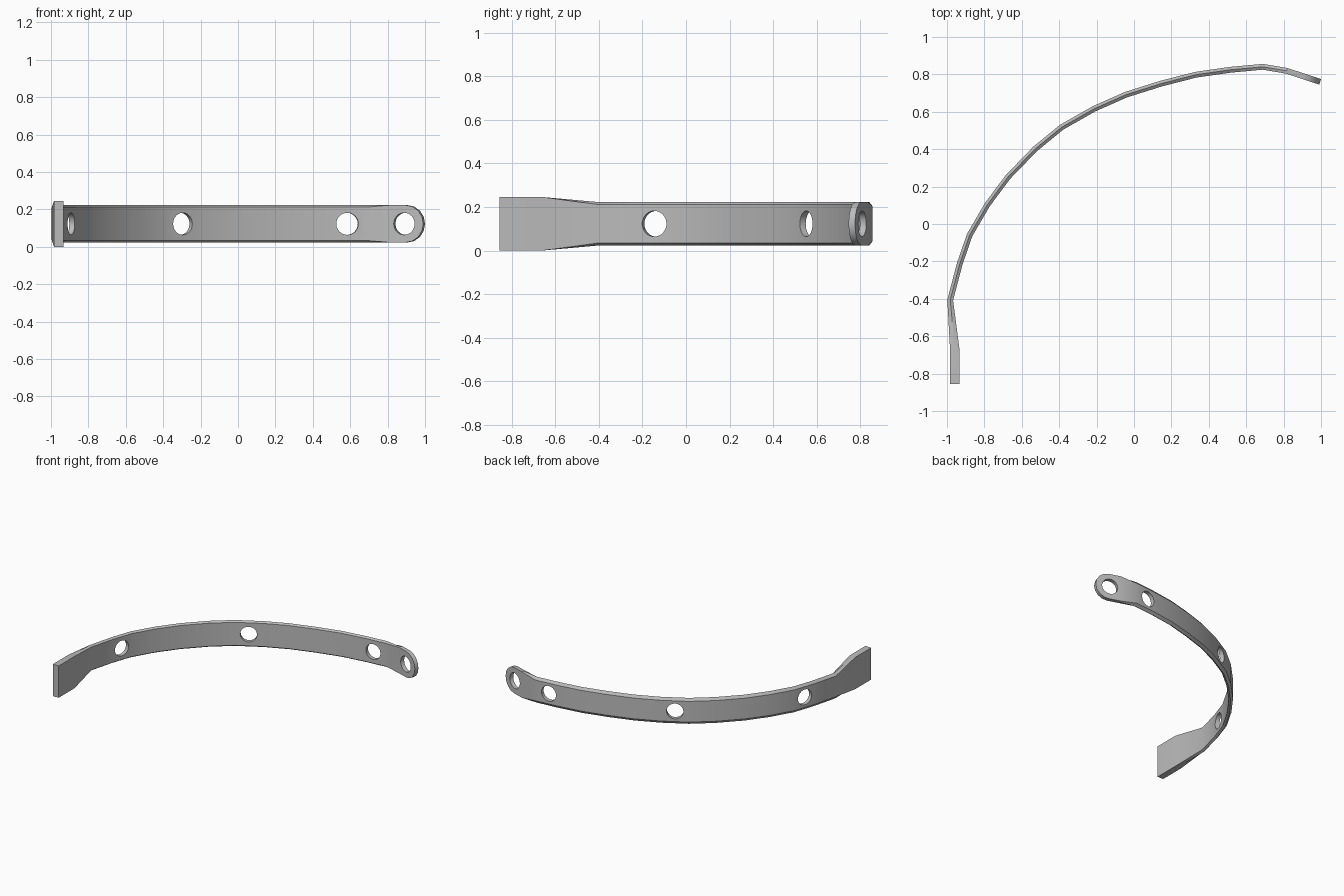
import bpy, bmesh, math
from mathutils import Vector

cube = bpy.data.objects.get("Cube")
if cube:
    bpy.data.objects.remove(cube, do_unlink=True)

MID_Z, HALF, THICK = 0.123, 0.1, 0.031

steel = bpy.data.materials.new("grey metal")
steel.use_nodes = True
grey = (0.5, 0.5, 0.5, 1)
steel.diffuse_color = grey
steel.node_tree.nodes["Principled BSDF"].inputs["Base Color"].default_value = grey

# Outer edge of the curved band, seen from above
arc = [(-0.998, -0.405), (-0.947, -0.21), (-0.893, -0.053), (-0.797, 0.112),
       (-0.685, 0.262), (-0.54, 0.412), (-0.396, 0.53), (-0.22, 0.63),
       (-0.048, 0.706), (0.139, 0.765), (0.326, 0.813), (0.513, 0.84), (0.69, 0.856)]

# Stations: outer point, thickness, half height, chamfer amount
stations = [(Vector((-0.984, y)), 0.05, MID_Z, 0) for y in (-0.856, -0.663)]
stations += [(Vector(p), THICK, HALF, 1) for p in arc]

# Flat tab with a rounded end
tab_start, tab_tip = Vector((0.82, 0.834)), Vector((1.0, 0.775))
along = (tab_tip - tab_start).normalized()
centre = tab_tip - along * HALF
stations.append((tab_start, THICK, HALF, 0))
for i in range(5):
    a = math.pi / 8 * i
    stations.append((centre + along * HALF * math.sin(a), THICK, HALF * math.cos(a), 0))


def inward(i):
    """Mitred inward direction at a station."""
    pts = [s[0] for s in stations]
    before = (pts[i] - pts[max(i - 1, 0)]).normalized()
    after = (pts[min(i + 1, len(pts) - 1)] - pts[i]).normalized()
    d = (before + after).normalized()
    return Vector((d.y, -d.x))


# Loft the band through all stations
bm = bmesh.new()
rings = []
for i, (p, t, h, c) in enumerate(stations):
    n = inward(i)
    upper = [(0, h - 0.02 * c), (t / 2, h), (t, h - 0.011 * c)]
    section = upper + [(d, -z) for d, z in reversed(upper)]
    rings.append([bm.verts.new((p.x + n.x * d, p.y + n.y * d, MID_Z + z)) for d, z in section])
for a, b in zip(rings, rings[1:]):
    for k in range(6):
        j = (k + 1) % 6
        bm.faces.new((a[k], a[j], b[j], b[k]))
bm.faces.new(rings[0])
bmesh.ops.remove_doubles(bm, verts=bm.verts, dist=0.0005)
bmesh.ops.recalc_face_normals(bm, faces=bm.faces)
mesh = bpy.data.meshes.new("curved_strap")
bm.to_mesh(mesh)
bm.free()
mesh.materials.append(steel)
strap = bpy.data.objects.new("curved_strap", mesh)
bpy.context.collection.objects.link(strap)

# Bolt holes: position and direction of the band there
holes = [((-0.908, -0.14), (0.33, 0.94)), ((-0.302, 0.563), (0.87, 0.49)),
         ((0.583, 0.83), (0.99, 0.09)), ((0.893, 0.793), tuple(along))]
for (x, y), (dx, dy) in holes:
    bpy.ops.mesh.primitive_cylinder_add(vertices=32, radius=0.059, depth=0.2,
                                        location=(x, y, MID_Z))
    cutter = bpy.context.object
    cutter.name = "hole_cutter"
    cutter.hide_render = True
    cutter.rotation_euler = (math.pi / 2, 0, math.atan2(dy, dx))
    cutter.data.materials.append(steel)
    bpy.context.view_layer.update()
    mod = strap.modifiers.new("hole", 'BOOLEAN')
    mod.operation, mod.solver, mod.object = 'DIFFERENCE', 'EXACT', cutter
    bpy.context.view_layer.objects.active = strap
    bpy.ops.object.modifier_apply(modifier=mod.name)
    bpy.data.objects.remove(cutter, do_unlink=True)

bpy.ops.object.select_all(action='DESELECT')
strap.select_set(True)
bpy.context.view_layer.objects.active = strap
bpy.ops.object.shade_smooth_by_angle(angle=math.radians(30))
